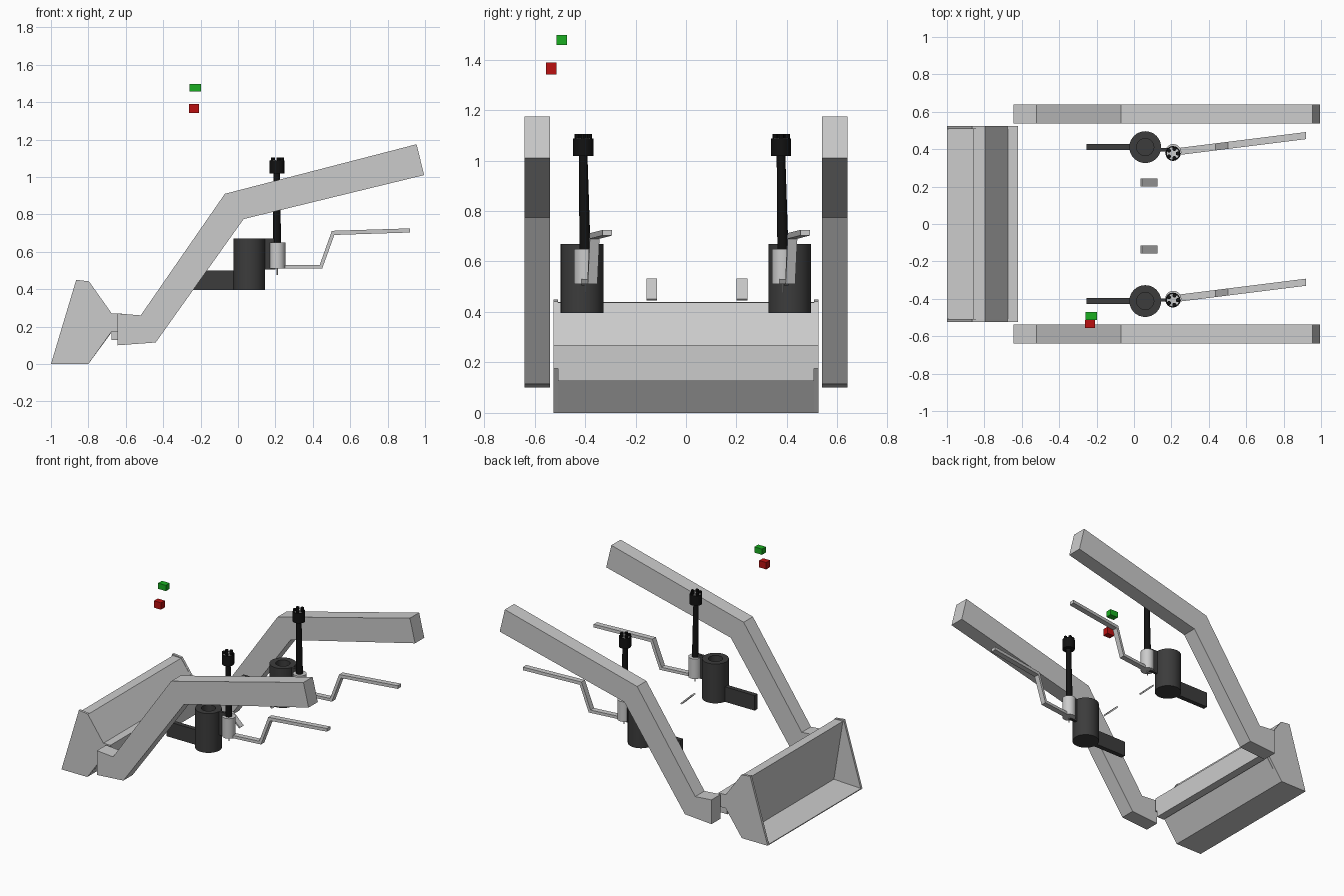
import bpy, bmesh, math
from mathutils import Vector

if "Cube" in bpy.data.objects:
    bpy.data.objects.remove(bpy.data.objects["Cube"])


def material(name, rgb):
    m = bpy.data.materials.new(name)
    m.diffuse_color = (*rgb, 1)
    m.use_nodes = True
    m.node_tree.nodes["Principled BSDF"].inputs["Base Color"].default_value = m.diffuse_color
    return m


DARK = material("dark_grey", (0.045, 0.045, 0.045))
BLACK = material("black", (0.006, 0.006, 0.006))
RED = material("red", (0.5, 0.005, 0.005))
GREEN = material("green", (0.01, 0.42, 0.015))


def finish(bm, name, mat=None, smooth=False):
    bmesh.ops.recalc_face_normals(bm, faces=bm.faces)
    me = bpy.data.meshes.new(name)
    bm.to_mesh(me)
    bm.free()
    ob = bpy.data.objects.new(name, me)
    bpy.context.collection.objects.link(ob)
    if mat:
        me.materials.append(mat)
    if smooth:
        bpy.ops.object.select_all(action='DESELECT')
        ob.select_set(True)
        bpy.context.view_layer.objects.active = ob
        bpy.ops.object.shade_smooth_by_angle(angle=math.radians(35))
    return ob


def prism(name, profile, y0, y1, mat=None, shear=0.0, origin=0.0):
    """Extrude an xz profile along y, optionally skewing y with x."""
    bm = bmesh.new()
    face = bm.faces.new([bm.verts.new((x, y0, z)) for x, z in profile])
    new = bmesh.ops.extrude_face_region(bm, geom=[face])["geom"]
    bmesh.ops.translate(bm, vec=(0, y1 - y0, 0),
                        verts=[v for v in new if isinstance(v, bmesh.types.BMVert)])
    for v in bm.verts:
        v.co.y += (v.co.x - origin) * shear
    return finish(bm, name, mat)


def box(name, x, y, z, mat=None):
    return prism(name, [(x[0], z[0]), (x[1], z[0]), (x[1], z[1]), (x[0], z[1])], *y, mat)


def lathe(name, profile, cx, cy, mat=None, sides=32):
    """Revolve (radius, z) points about a vertical axis."""
    bm = bmesh.new()
    vs = [bm.verts.new((cx + r, cy, z)) for r, z in profile]
    es = [bm.edges.new(p) for p in zip(vs, vs[1:])]
    bmesh.ops.spin(bm, geom=vs + es, cent=(cx, cy, 0), axis=(0, 0, 1),
                   angle=math.tau, steps=sides, use_duplicate=False)
    bmesh.ops.remove_doubles(bm, verts=bm.verts, dist=0.0002)
    return finish(bm, name, mat, True)


def cylinder(name, r, z0, z1, cx, cy, mat=None, sides=32):
    return lathe(name, [(0, z0), (r, z0), (r, z1), (0, z1)], cx, cy, mat, sides)


# Bucket shell and its end plates
prism("bucket_shell", [(-1, 0), (-0.8, 0), (-0.675, 0.17), (-0.675, 0.127),
                       (-0.62, 0.127), (-0.62, 0.27), (-0.675, 0.27), (-0.797, 0.438),
                       (-0.86, 0.44), (-0.79, 0.015), (-1, 0.006)], -0.508, 0.508)
plate = [(-1, 0), (-0.8, 0), (-0.675, 0.175), (-0.62, 0.175), (-0.62, 0.27),
         (-0.675, 0.27), (-0.797, 0.442), (-0.865, 0.45)]
for s, side in ((-1, "front"), (1, "back")):
    prism("bucket_end_" + side, plate, s * 0.508, s * 0.525)

# Cranked lift arms
arm = [(-0.645, 0.27), (-0.52, 0.26), (-0.07, 0.91), (0.955, 1.175),
       (0.995, 1.01), (0.03, 0.775), (-0.44, 0.115), (-0.645, 0.10)]
for s, side in ((-1, "front"), (1, "back")):
    prism("lift_arm_" + side, arm, s * 0.538, s * 0.64)

# Control units: main post, mounting bar, and joystick with lever
lever = [(0.24, 0.51), (0.45, 0.51), (0.515, 0.69), (0.92, 0.703),
         (0.92, 0.725), (0.502, 0.712), (0.437, 0.53), (0.24, 0.53)]
for side, py, sy in (("front", -0.412, -0.400), ("back", 0.411, 0.384)):
    lathe("post_" + side, [(0, 0.395), (0.085, 0.395), (0.085, 0.67), (0.046, 0.67),
                           (0.046, 0.62), (0, 0.62)], 0.06, py, DARK)
    box("mounting_bar_" + side, (-0.255, 0.0), (py - 0.016, py + 0.016), (0.395, 0.5), DARK)
    ly = (py + sy) / 2
    box("post_link_" + side, (0.135, 0.2), (ly - 0.009, ly + 0.009), (0.505, 0.67), DARK)
    cylinder("stick_socket_" + side, 0.043, 0.51, 0.65, 0.21, sy)
    cylinder("socket_pin_" + side, 0.003, 0.475, 0.512, 0.21, sy, None, 8)
    prism("lever_" + side, lever, sy - 0.019, sy + 0.019, None, 0.125, 0.21)
    # Slightly leaning stick
    stick = lathe("stick_" + side, [(0, 0.64), (0.022, 0.64), (0.017, 1.03), (0, 1.03)],
                  0.208, sy, BLACK, 16)
    for v in stick.data.vertices:
        v.co.y -= (v.co.z - 0.64) * 0.02
    hy = sy - 0.007
    cylinder("stick_head_" + side, 0.04, 1.018, 1.088, 0.208, hy, BLACK, 16)
    cylinder("head_cap_" + side, 0.033, 1.08, 1.09, 0.208, hy, None, 16)
    for i in range(5):
        a = math.tau * i / 5
        cylinder(f"button_{side}_{i + 1}", 0.011, 1.085, 1.105, 0.208 + 0.026 * math.cos(a),
                 hy + 0.026 * math.sin(a), BLACK, 10)

# Sloping foot pedals
pedal = [(0.035, 0.525), (0.118, 0.445), (0.125, 0.452), (0.042, 0.532)]
for side, y in (("front", -0.136), ("back", 0.222)):
    prism("pedal_" + side, pedal, y - 0.021, y + 0.021)

# Indicator lamps
box("green_lamp", (-0.259, -0.199), (-0.514, -0.471), (1.458, 1.498), GREEN)
box("red_lamp", (-0.262, -0.208), (-0.555, -0.513), (1.341, 1.389), RED)
